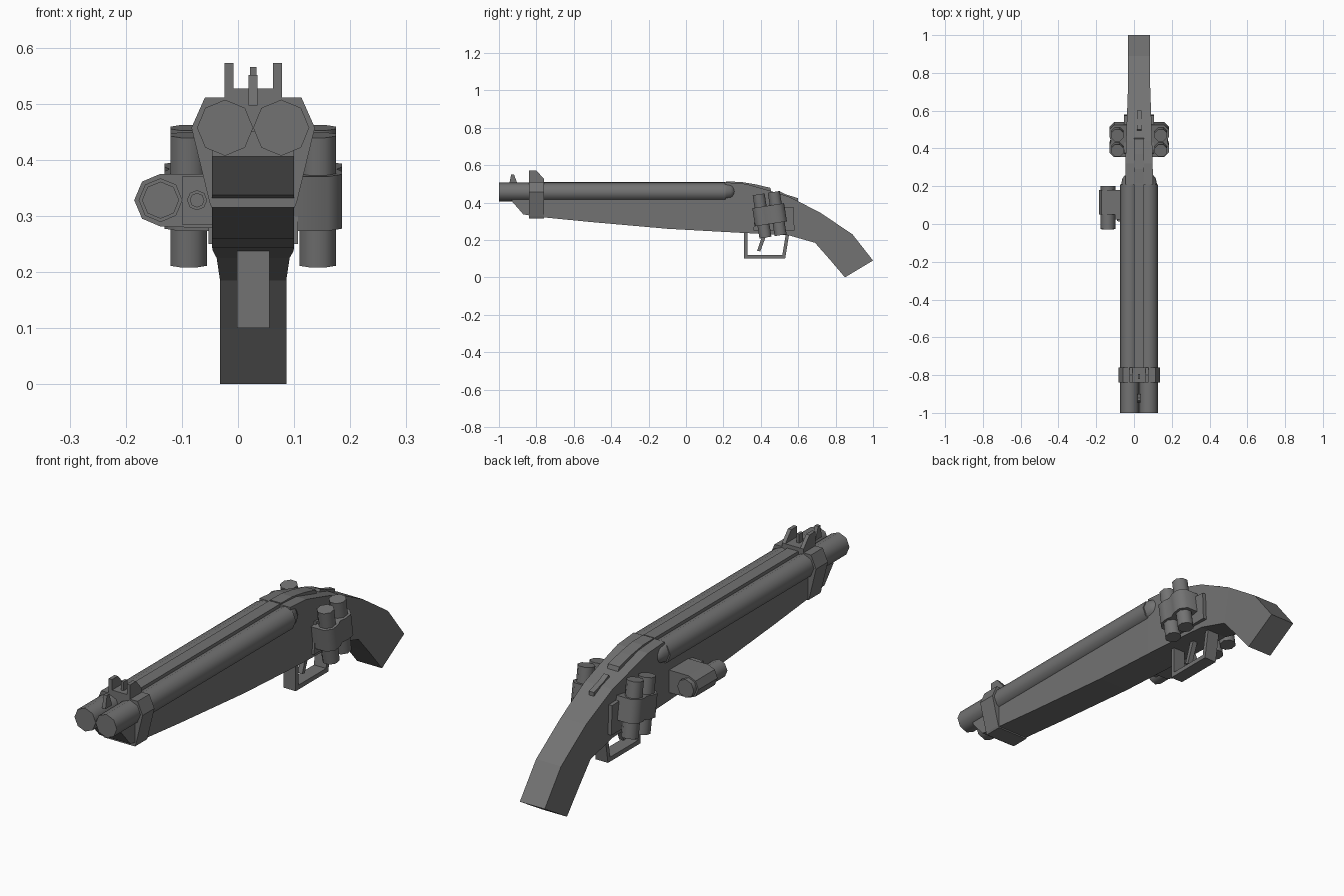
import bpy, bmesh
from math import sin, cos, pi, radians
from mathutils import Vector, Matrix

if "Cube" in bpy.data.objects:
    bpy.data.objects.remove(bpy.data.objects["Cube"])

CX = 0.027  # gun centre plane

dark = bpy.data.materials.new("dark_grey")
dark.diffuse_color = (.17, .17, .17, 1)
dark.use_nodes = True
dark.node_tree.nodes["Principled BSDF"].inputs["Base Color"].default_value = dark.diffuse_color


def loft(name, rings, smooth=False):
    """Skin matching rings of points and cap both ends."""
    bm = bmesh.new()
    vs = [[bm.verts.new(p) for p in r] for r in rings]
    n = len(rings[0])
    for a, b in zip(vs, vs[1:]):
        for i in range(n):
            j = (i + 1) % n
            bm.faces.new((a[i], a[j], b[j], b[i]))
    bm.faces.new(vs[0])
    bm.faces.new(vs[-1])
    bmesh.ops.recalc_face_normals(bm, faces=bm.faces)
    me = bpy.data.meshes.new(name)
    bm.to_mesh(me)
    bm.free()
    me.materials.append(dark)
    ob = bpy.data.objects.new(name, me)
    bpy.context.collection.objects.link(ob)
    if smooth:
        me.shade_smooth()
        me.set_sharp_from_angle(angle=radians(50))
    return ob


def side_prism(name, prof, hw, cx=CX):
    """Side outline of (y, z) points, extruded across x."""
    return loft(name, [[(cx + s * hw, y, z) for y, z in prof] for s in (-1, 1)])


def front_prism(name, prof, y0, y1):
    """Front outline of (x, z) points, extruded along y."""
    return loft(name, [[(x, y, z) for x, z in prof] for y in (y0, y1)])


def box(name, x0, x1, y0, y1, z0, z1):
    return front_prism(name, [(x0, z0), (x1, z0), (x1, z1), (x0, z1)], y0, y1)


def tube_y(name, x, z, steps, n=8):
    """Turned part along y; steps are (y, radius)."""
    return loft(name, [[(x + r * cos(2 * pi * i / n), y, z + r * sin(2 * pi * i / n))
                        for i in range(n)] for y, r in steps], True)


# Stock: fore-end, receiver and bent grip as (top y, top z, bottom y, bottom z, half width)
stations = [
    (-.93, .45, -.93, .406, .073), (-.87, .45, -.87, .337, .073),
    (-.80, .45, -.80, .325, .073), (-.53, .45, -.53, .298, .073),
    (-.10, .45, -.10, .260, .073), (.205, .45, .205, .243, .073),
    (.21, .508, .21, .243, .073), (.32, .50, .30, .238, .072),
    (.44, .466, .42, .232, .069), (.55, .432, .55, .225, .065),
    (.72, .345, .69, .185, .059), (.89, .23, .765, .10, .059),
    (1.0, .09, .85, 0, .059)]
loft("stock", [[(CX - w, yt, zt), (CX + w, yt, zt), (CX + w, yb, zb), (CX - w, yb, zb)]
               for yt, zt, yb, zb, w in stations])

# Barrels with rounded breech ends
for side, s in (("left", -1), ("right", 1)):
    tube_y(side + "_barrel", CX + s * .05, .457, [(-1, .05), (.21, .05)])
    tube_y(side + "_breech", CX + s * .047, .46,
           [(.21, .048), (.24, .042), (.257, .03), (.262, .012)])

# Rib between barrels, top lever and safety
box("barrel_rib", CX - .026, CX + .026, -.80, .21, .46, .511)
side_prism("top_lever", [(.215, .46), (.215, .512), (.29, .511), (.37, .498), (.45, .479),
                         (.46, .45)], .026)
side_prism("safety_catch", [(.49, .44), (.50, .46), (.53, .445), (.60, .423), (.60, .40)], .012)

# Barrel band
half = [(.086, .511), (.110, .457), (.078, .325), (.074, .315)]
front_prism("barrel_band", [(CX + x, z) for x, z in half] +
            [(CX - x, z) for x, z in reversed(half)], -.84, -.76)

# Sights
side_prism("front_sight", [(-.945, .497), (-.935, .551), (-.92, .551), (-.905, .511),
                           (-.90, .497)], .008)
box("rear_sight_base", CX - .051, CX + .051, -.84, -.76, .505, .527)
for side, s in (("left", -1), ("right", 1)):
    side_prism(side + "_sight_ear", [(-.84, .52), (-.84, .572), (-.80, .572), (-.76, .527),
                                     (-.76, .52)], .008, CX + s * .043)
box("rear_sight_post", CX - .006, CX + .006, -.82, -.795, .52, .565)

# Trigger guard and trigger
side_prism("trigger_guard", [(.31, .25), (.31, .1), (.53, .1), (.553, .24), (.535, .24),
                             (.515, .119), (.328, .119), (.328, .25)], .029)
side_prism("trigger", [(.415, .245), (.38, .142), (.397, .139), (.437, .245)], .011)

# Shell holders on both sides, leaning back
R = Matrix.Rotation(radians(9), 3, 'X')
MID = Vector((0, .447, .335))


def leaning(outline, h):
    """Two rings of an (x, y) outline at heights -h and h, tilted about x."""
    return [[R @ Vector((x, y, z)) + MID for x, y in outline] for z in (-h, h)]


def octagon(cx, cy, r, a0=0, a1=8):
    return [(cx + r * cos((i + .5) * pi / 4), cy + r * sin((i + .5) * pi / 4))
            for i in range(a0, a1)]


for side, s in (("left", -1), ("right", 1)):
    cx = .115
    for k, y in (("front", -.041), ("rear", .041)):
        loft(f"{side}_{k}_shell", leaning([(CX + s * x, v) for x, v in octagon(cx, y, .035)],
                                          .117), True)
    strap = ([(.06, -.086)] + octagon(cx, -.043, .0465, -2, 1) + [(cx + .034, 0)] +
             octagon(cx, .043, .0465, -1, 2) + [(.06, .086)])
    loft(side + "_shell_strap", leaning([(CX + s * x, v) for x, v in strap], .049), True)
    side_prism(side + "_shell_plate", [(.375, .385), (.36, .25), (.58, .25), (.575, .375)],
               .012, CX + s * .068)

# Side torch: housing, lamp tube and small button
lx, lz = -.138, .328
front_prism("torch_housing", [(-.04, .278), (-.04, .375), (lx, .375), (lx - .033, .361),
                              (lx - .047, lz), (lx - .033, .295), (lx, .281)], .05, .18)
box("torch_mount", -.10, -.04, .025, .18, .285, .37)
tube_y("torch_lamp", lx, lz, [(-.03, .033), (-.027, .033), (-.027, .039), (.2, .039)])
tube_y("torch_button", -.073, lz, [(.012, .013), (.015, .013), (.015, .018), (.06, .018)])
